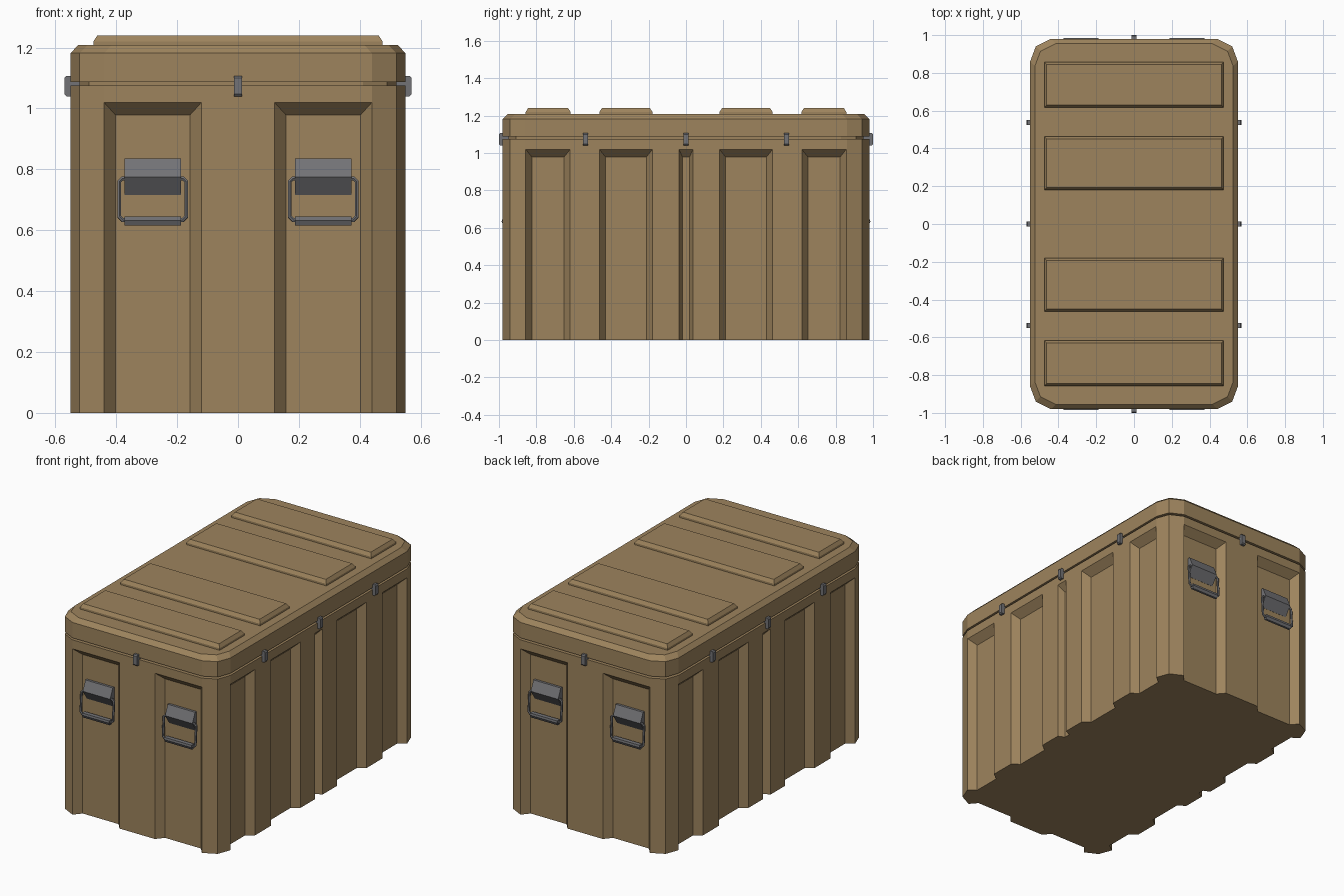
import bpy, bmesh
from math import pi
from mathutils import Matrix, Vector

if "Cube" in bpy.data.objects:
    bpy.data.objects.remove(bpy.data.objects["Cube"])

HX, HY = 0.55, 0.98          # half footprint of the case
FLOOR = 0.045                # recess depth


def material(name, rgb):
    m = bpy.data.materials.new(name)
    m.diffuse_color = (*rgb, 1)
    m.use_nodes = True
    m.node_tree.nodes["Principled BSDF"].inputs["Base Color"].default_value = m.diffuse_color
    return m


TAN = material("tan_plastic", (0.34, 0.23, 0.11))
METAL = material("grey_metal", (0.17, 0.17, 0.18))


def finish(name, bm, mat):
    bmesh.ops.recalc_face_normals(bm, faces=bm.faces)
    me = bpy.data.meshes.new(name)
    bm.to_mesh(me)
    bm.free()
    me.materials.append(mat)
    ob = bpy.data.objects.new(name, me)
    bpy.context.collection.objects.link(ob)
    return ob


def loft(bm, rings):
    rows = [[bm.verts.new(p) for p in r] for r in rings]
    n = len(rows[0])
    for a, b in zip(rows, rows[1:]):
        for i in range(n):
            j = (i + 1) % n
            bm.faces.new((a[i], a[j], b[j], b[i]))
    bm.faces.new(rows[0][::-1])
    bm.faces.new(rows[-1])


def outline(inset, z):
    # rectangle with two-point rounded corners
    x, y = HX - inset, HY - inset
    q = [(x, y - .12), (x - .03, y - .04), (x - .11, y)]
    pts = q + [(-a, b) for a, b in q[::-1]]
    pts += [(-a, -b) for a, b in pts]
    return [(a, b, z) for a, b in pts]


def rect(x, y0, y1, z, i=0):
    return [(-x + i, y0 + i, z), (x - i, y0 + i, z), (x - i, y1 - i, z), (-x + i, y1 - i, z)]


def side(k, u, n, z):
    # point on side k (0 front, 1 right, 2 back, 3 left): u along it, n outward
    dist = HX if k % 2 else HY
    return Matrix.Rotation(k * pi / 2, 3, 'Z') @ Vector((u, -(dist + n), z))


# body with tapered recesses cut into all four sides
bm = bmesh.new()
loft(bm, [outline(0, 0), outline(0, 1.075)])
body = finish("case_body", bm, TAN)

bm = bmesh.new()
END = [(-.28, .16, .038, FLOOR), (.28, .16, .038, FLOOR)]
LONG = [(s * c, w, .033, FLOOR) for s in (-1, 1) for c, w in ((.738, .119), (.321, .142))]
LONG.append((0, .037, .018, .04))
for k in range(4):
    for u, w, slope, d in (LONG if k % 2 else END):
        rings = []
        for t in (-.2, 1):
            h, top = w - slope * t, 1.02 - .042 * t
            rings.append([side(k, u + a, -d * t, z) for a, z in
                          ((-h, -.05), (h, -.05), (h, top), (-h, top))])
        loft(bm, rings)
cutter = finish("recess_cutter", bm, TAN)
cutter.hide_render = True
mod = body.modifiers.new("recesses", 'BOOLEAN')
mod.operation, mod.solver, mod.object = 'DIFFERENCE', 'EXACT', cutter
bpy.context.view_layer.objects.active = body
bpy.ops.object.modifier_apply(modifier=mod.name)
bpy.data.objects.remove(cutter)

# seal in the gap, and the lid with its chamfered rim
bm = bmesh.new()
loft(bm, [outline(.03, 1.074), outline(.03, 1.088)])
finish("lid_seal", bm, TAN)
bm = bmesh.new()
loft(bm, [outline(0, 1.087), outline(0, 1.182), outline(.025, 1.208)])
finish("lid", bm, TAN)

# raised ribs across the lid
bm = bmesh.new()
for y0, y1 in ((.617, .857), (.18, .463), (-.463, -.18), (-.857, -.617)):
    loft(bm, [rect(.475, y0, y1, 1.2), rect(.475, y0, y1, 1.22), rect(.475, y0, y1, 1.24, .013)])
finish("lid_ribs", bm, TAN)

# clips bridging the gap
bm = bmesh.new()
for k in range(4):
    for u in ((-.537, 0, .537) if k % 2 else (0,)):
        prof = [(-.032, 1.04), (.014, 1.04), (.02, 1.047), (.02, 1.1), (.014, 1.107), (-.032, 1.107)]
        loft(bm, [[side(k, u + s, n, z) for n, z in prof] for s in (-.013, .013)])
finish("lid_clips", bm, METAL)

# handles on both ends: wedge bracket, bent ring, padded grip
for k, end in ((0, "front"), (2, "back")):
    for u, lr in ((-.28, "a"), (.28, "b")):
        bm = bmesh.new()
        wedge = [(-.05, .715), (-.044, .715), (-.004, .775), (-.03, .835), (-.05, .835)]
        loft(bm, [[side(k, u + s, n, z) for n, z in wedge] for s in (-.093, .093)])
        grip = [(-.022, .632), (-.022, .645), (.004, .645), (.006, .632), (-.002, .616), (-.016, .616)]
        loft(bm, [[side(k, u + s, n, z) for n, z in grip] for s in (-.093, .093)])
        finish(f"{end}_handle_bracket_{lr}", bm, METAL)

        cu = bpy.data.curves.new("ring", 'CURVE')
        cu.dimensions = '3D'
        cu.bevel_depth, cu.bevel_resolution = .0075, 1
        half = [(0, .770), (.1, .770), (.110, .760), (.110, .645), (.098, .633), (0, .633)]
        path = half + [(-a, z) for a, z in half[-2:0:-1]]
        sp = cu.splines.new('POLY')
        sp.points.add(len(path) - 1)
        for p, (a, z) in zip(sp.points, path):
            n = -.018 + (.770 - z) / .137 * .010
            p.co = (*side(k, u + a, n, z), 1)
        sp.use_cyclic_u = True
        sp.use_smooth = False
        cu.materials.append(METAL)
        ring = bpy.data.objects.new(f"{end}_handle_ring_{lr}", cu)
        bpy.context.collection.objects.link(ring)
